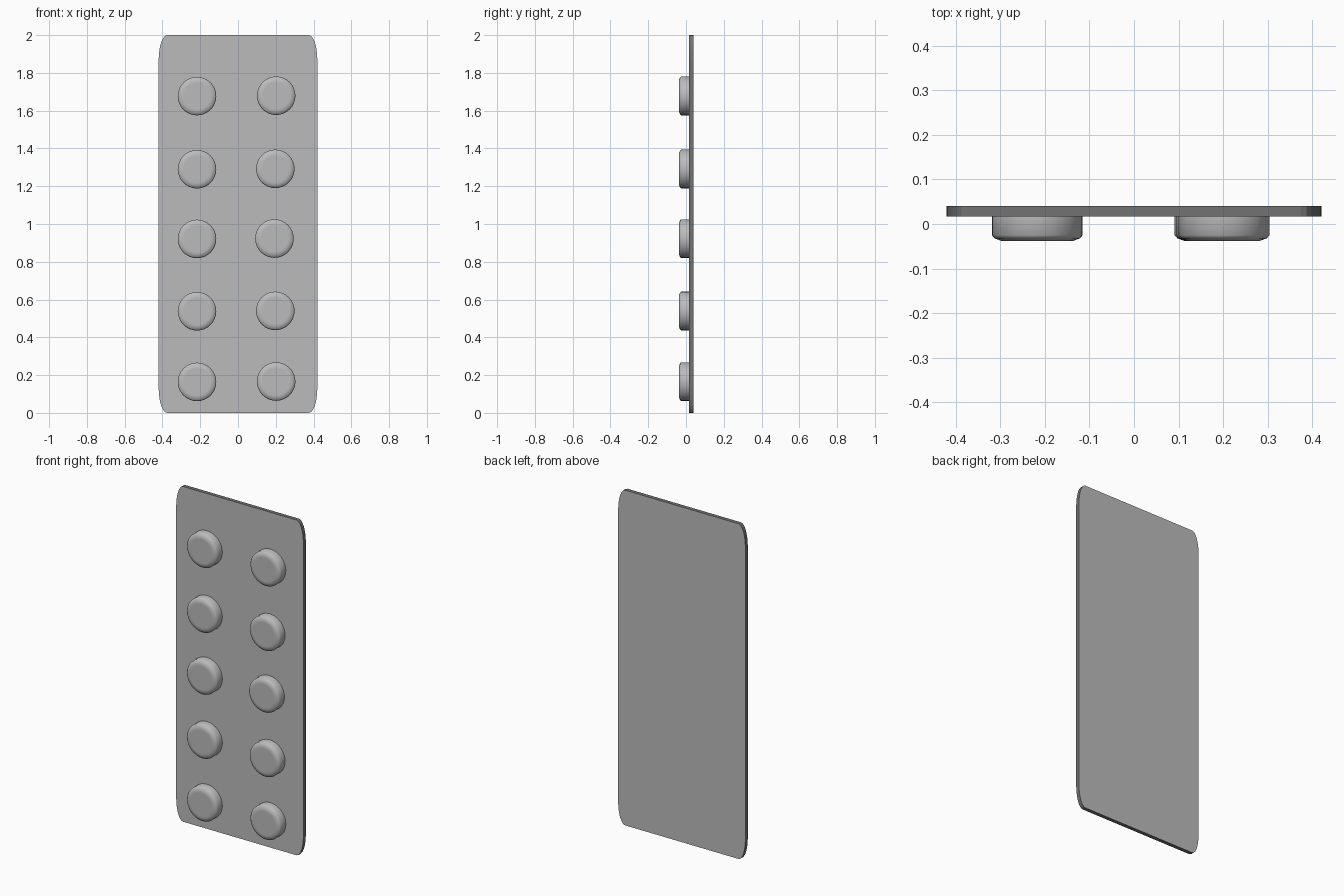
import bpy, bmesh, math

cube = bpy.data.objects.get("Cube")
if cube:
    bpy.data.objects.remove(cube, do_unlink=True)


def material(name, value):
    mat = bpy.data.materials.new(name)
    mat.use_nodes = True
    colour = (value, value, value, 1)
    mat.diffuse_color = colour
    mat.node_tree.nodes["Principled BSDF"].inputs["Base Color"].default_value = colour
    return mat


light_grey = material("light grey", 0.5)
dark_grey = material("dark grey", 0.17)


def add_object(name, bm, mats):
    bmesh.ops.recalc_face_normals(bm, faces=bm.faces)
    mesh = bpy.data.meshes.new(name)
    bm.to_mesh(mesh)
    bm.free()
    for mat in mats:
        mesh.materials.append(mat)
    obj = bpy.data.objects.new(name, mesh)
    bpy.context.collection.objects.link(obj)
    return obj


# Backing card: rounded outline, taller than wide corners, dark rim
HALF_W, HEIGHT, FRONT, BACK = 0.42, 2.0, 0.017, 0.04
CORNER_X, CORNER_Z, STEPS = 0.045, 0.13, 6

bm = bmesh.new()
outline = []
for corner, (sx, sz) in enumerate([(1, 1), (-1, 1), (-1, -1), (1, -1)]):
    for i in range(STEPS + 1):
        a = math.pi / 2 * (corner + i / STEPS)
        x = sx * (HALF_W - CORNER_X) + CORNER_X * math.cos(a)
        z = HEIGHT / 2 + sz * (HEIGHT / 2 - CORNER_Z) + CORNER_Z * math.sin(a)
        outline.append(bm.verts.new((x, FRONT, z)))
front = bm.faces.new(outline)
extruded = bmesh.ops.extrude_face_region(bm, geom=[front], use_keep_orig=True)
for v in extruded["geom"]:
    if isinstance(v, bmesh.types.BMVert):
        v.co.y = BACK
bm.normal_update()
for f in bm.faces:
    f.material_index = 0 if abs(f.normal.y) > 0.5 else 1
add_object("backing_card", bm, [light_grey, dark_grey])


# Tablet pocket: lathed rings with a softened rim and flat cap
def pocket(name, x, z, sides=32):
    bm = bmesh.new()
    rings = []
    for r, y in [(0.102, FRONT), (0.102, -0.025), (0.096, -0.032), (0.08, -0.038), (0.07, -0.038)]:
        angles = [2 * math.pi * i / sides for i in range(sides)]
        rings.append([bm.verts.new((x + r * math.cos(a), y, z + r * math.sin(a))) for a in angles])
    for lower, upper in zip(rings, rings[1:]):
        for i in range(sides):
            j = (i + 1) % sides
            bm.faces.new((lower[i], lower[j], upper[j], upper[i]))
    bm.faces.new(rings[-1])
    bm.faces.new(rings[0])
    for f in bm.faces:
        f.smooth = True
    for e in bm.edges:
        if all(abs(v.co.y - FRONT) < 1e-5 for v in e.verts):
            e.smooth = False
    add_object(name, bm, [light_grey])


# Two columns of five; the right column bows slightly inward
rows = [0.164, 0.538, 0.921, 1.29, 1.677]
for i, z in enumerate(rows):
    pocket(f"pocket_right_{i + 1}", -0.217, z)
    pocket(f"pocket_left_{i + 1}", 0.193 + 0.0045 * abs(i - 2), z + 0.002)
